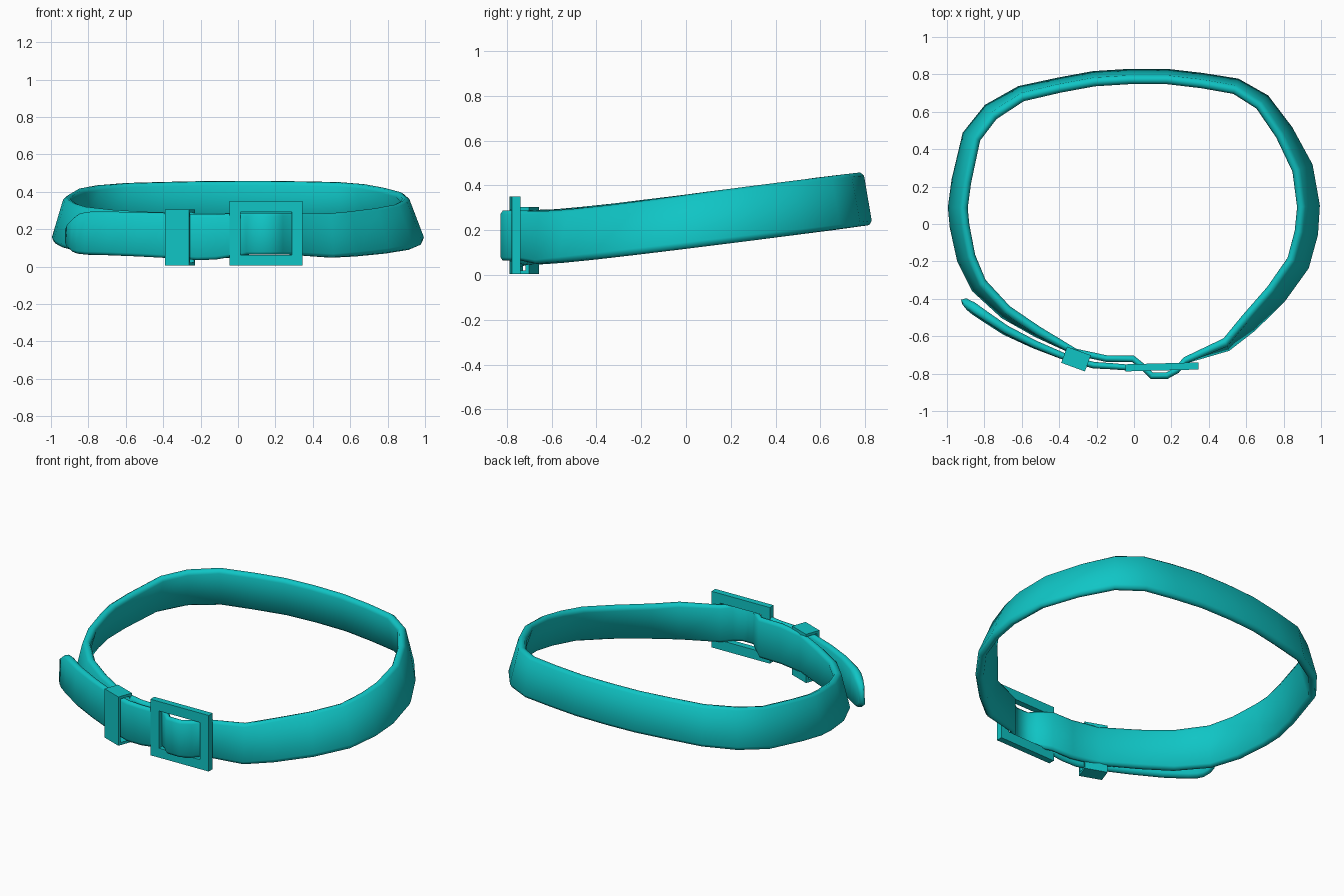
import bpy, bmesh, math
from mathutils import Vector

if "Cube" in bpy.data.objects:
    bpy.data.objects.remove(bpy.data.objects["Cube"])

teal = bpy.data.materials.new("teal")
teal.diffuse_color = (0.005, 0.56, 0.56, 1)
teal.use_nodes = True
teal.node_tree.nodes["Principled BSDF"].inputs["Base Color"].default_value = teal.diffuse_color

# Strap cross-section: (share of thickness from the outside, share of height)
SECTION = [(.3, 0), (0, .07), (0, .93), (.3, 1), (.7, 1), (1, .93), (1, .07), (.7, 0)]


def finish(name, bm, angle=180):
    bmesh.ops.recalc_face_normals(bm, faces=bm.faces)
    me = bpy.data.meshes.new(name)
    bm.to_mesh(me)
    bm.free()
    ob = bpy.data.objects.new(name, me)
    bpy.context.collection.objects.link(ob)
    me.materials.append(teal)
    bpy.ops.object.select_all(action='DESELECT')
    ob.select_set(True)
    bpy.context.view_layer.objects.active = ob
    bpy.ops.object.shade_smooth_by_angle(angle=math.radians(angle))
    return ob


def strap(name, stations, closed):
    """Sweep the section; station = x, y of the outer lower edge, bottom, top, lean, thickness."""
    bm = bmesh.new()
    rings = []
    n = len(stations)
    for i, (x, y, z0, z1, lean, thick) in enumerate(stations):
        a = stations[(i - 1) % n if closed else max(i - 1, 0)]
        b = stations[(i + 1) % n if closed else min(i + 1, n - 1)]
        t = Vector((b[0] - a[0], b[1] - a[1], 0)).normalized()
        out = Vector((t.y, -t.x, 0))
        up = Vector((0, 0, z1 - z0)) - out * lean
        face = (out * (z1 - z0) + Vector((0, 0, lean))).normalized()
        base = Vector((x, y, z0))
        rings.append([bm.verts.new(base + up * v - face * thick * u) for u, v in SECTION])
    m = len(SECTION)
    for i in range(n if closed else n - 1):
        r, s = rings[i], rings[(i + 1) % n]
        for j in range(m):
            bm.faces.new((r[j], r[(j + 1) % m], s[(j + 1) % m], s[j]))
    if not closed:
        bm.faces.new(rings[0])
        bm.faces.new(rings[-1])
    return finish(name, bm)


def frame(name, w, h, wall, depth, bevel, loc, turn):
    """Rectangular frame in the XZ plane with softened edges."""
    bm = bmesh.new()
    loops = []
    for y in (-depth / 2, depth / 2):
        for inset in (0, wall):
            loops.append([bm.verts.new((sx * (w / 2 - inset), y, sz * (h / 2 - inset)))
                          for sx, sz in ((-1, -1), (1, -1), (1, 1), (-1, 1))])
    fo, fi, bo, bi = loops
    for p, q in ((fo, fi), (fi, bi), (bi, bo), (bo, fo)):
        for j in range(4):
            k = (j + 1) % 4
            bm.faces.new((p[j], p[k], q[k], q[j]))
    edges = [e for e in bm.edges if e.calc_face_angle(0) > 0.5]
    bmesh.ops.bevel(bm, geom=edges, offset=bevel, segments=2, affect='EDGES', profile=0.5)
    ob = finish(name, bm, 50)
    ob.location = loc
    ob.rotation_euler.z = math.radians(turn)


# Main band: outer lower edge (x, y, inward lean), passing out through the buckle
band = [(.28, -.745, 0), (.51, -.68, .03), (.65, -.575, .07), (.81, -.42, .09),
        (.94, -.24, .095), (.99, -.06, .095), (1.0, .1, .09), (.96, .32, .08),
        (.85, .52, .065), (.72, .69, .055), (.56, .78, .045), (.37, .81, .04),
        (.18, .832, .04), (-.03, .832, .04), (-.22, .82, .04), (-.41, .785, .04),
        (-.62, .74, .045), (-.80, .64, .06), (-.92, .49, .065), (-.98, .24, .07),
        (-1.0, .09, .07), (-.99, -.02, .07), (-.95, -.20, .065), (-.87, -.36, .055),
        (-.71, -.505, .035), (-.53, -.605, .015), (-.32, -.70, 0), (-.15, -.737, 0),
        (-.01, -.737, 0), (.045, -.785, 0), (.09, -.828, 0), (.18, -.828, 0),
        (.24, -.795, 0)]
stations = []
for x, y, lean in band:
    front = y < -.69 and x < .3
    z = .064 if x > 0 and front else max(.13 + .115 * y, .045)
    top = .288 if front else z + .235
    stations.append((x, y, z, top, lean, .035 if front else .048))
strap("band", stations, True)

# Loose tongue with a rounded end, running from the tip to the buckle bar
tongue = [(-.925, -.405, .125, .20, 0, .03), (-.918, -.43, .10, .235, .005, .042),
          (-.895, -.46, .08, .262, .01, .05), (-.865, -.485, .07, .283, .01, .052),
          (-.82, -.515, .065, .294, .01, .05), (-.70, -.592, .062, .295, .01, .045),
          (-.54, -.665, .055, .292, .005, .04), (-.36, -.733, .045, .287, 0, .035),
          (-.22, -.772, .035, .28, 0, .035), (-.12, -.777, .038, .28, 0, .033),
          (-.05, -.782, .05, .284, 0, .032), (-.005, -.782, .055, .284, 0, .03)]
strap("tongue", tongue, False)

# Square buckle and the keeper loop around both layers
frame("buckle", .39, .345, .058, .038, .012, (.15, -.764, .1775), 1.5)
frame("keeper", .092, .30, .016, .135, .006, (-.31, -.722, .155), 70)
